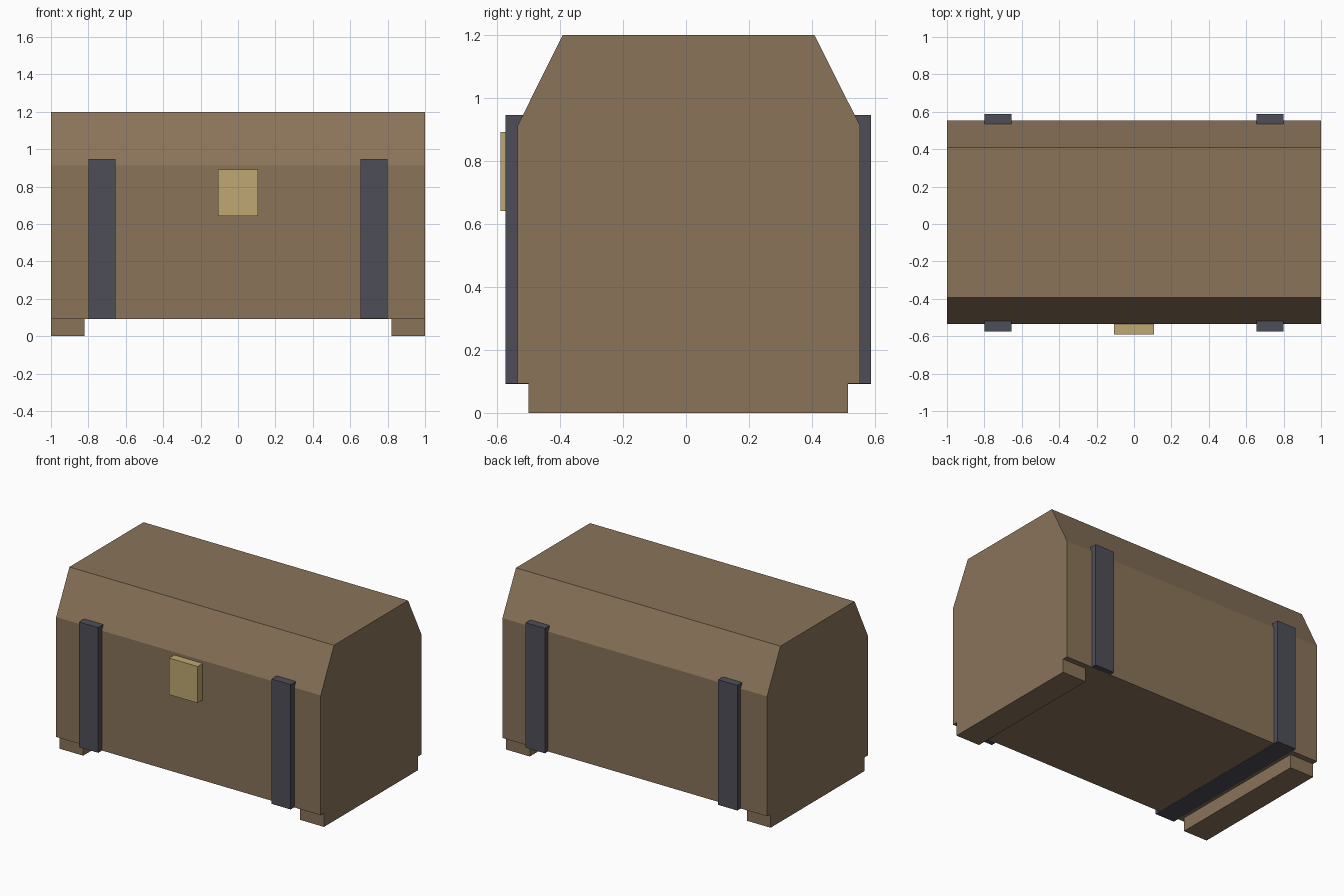
import bpy
import bmesh

if "Cube" in bpy.data.objects:
    bpy.data.objects.remove(bpy.data.objects["Cube"])


def material(name, rgb):
    m = bpy.data.materials.new(name)
    m.diffuse_color = (*rgb, 1.0)
    m.use_nodes = True
    m.node_tree.nodes["Principled BSDF"].inputs["Base Color"].default_value = m.diffuse_color
    return m


wood = material("wood_brown", (0.253, 0.173, 0.102))
iron = material("dark_iron", (0.076, 0.076, 0.098))
brass = material("dull_brass", (0.52, 0.39, 0.168))


def prism(name, profile, x0, x1, mat):
    """Extrude a (y, z) outline along x from x0 to x1."""
    bm = bmesh.new()
    face = bm.faces.new([bm.verts.new((x0, y, z)) for y, z in profile])
    ext = bmesh.ops.extrude_face_region(bm, geom=[face])
    moved = [v for v in ext["geom"] if isinstance(v, bmesh.types.BMVert)]
    bmesh.ops.translate(bm, verts=moved, vec=(x1 - x0, 0, 0))
    bmesh.ops.recalc_face_normals(bm, faces=bm.faces)
    mesh = bpy.data.meshes.new(name)
    bm.to_mesh(mesh)
    bm.free()
    mesh.materials.append(mat)
    obj = bpy.data.objects.new(name, mesh)
    bpy.context.collection.objects.link(obj)
    return obj


def box(name, x, y, z, mat):
    outline = [(y[0], z[0]), (y[1], z[0]), (y[1], z[1]), (y[0], z[1])]
    return prism(name, outline, x[0], x[1], mat)


# Chest body with chamfered lid
prism("chest_body", [(-0.535, 0.093), (0.553, 0.093), (0.553, 0.912),
                     (0.408, 1.2), (-0.392, 1.2), (-0.535, 0.912)],
      -1.0, 1.0, wood)

# Runner feet under both ends
box("left_foot", (-1.0, -0.82), (-0.5, 0.515), (0.0, 0.093), wood)
box("right_foot", (0.82, 1.0), (-0.5, 0.515), (0.0, 0.093), wood)

# Iron bands running through the body, front to back
box("left_strap", (-0.8, -0.655), (-0.574, 0.588), (0.092, 0.947), iron)
box("right_strap", (0.655, 0.8), (-0.574, 0.588), (0.094, 0.947), iron)

# Lock plate on the front
box("lock", (-0.108, 0.108), (-0.59, -0.52), (0.642, 0.892), brass)
